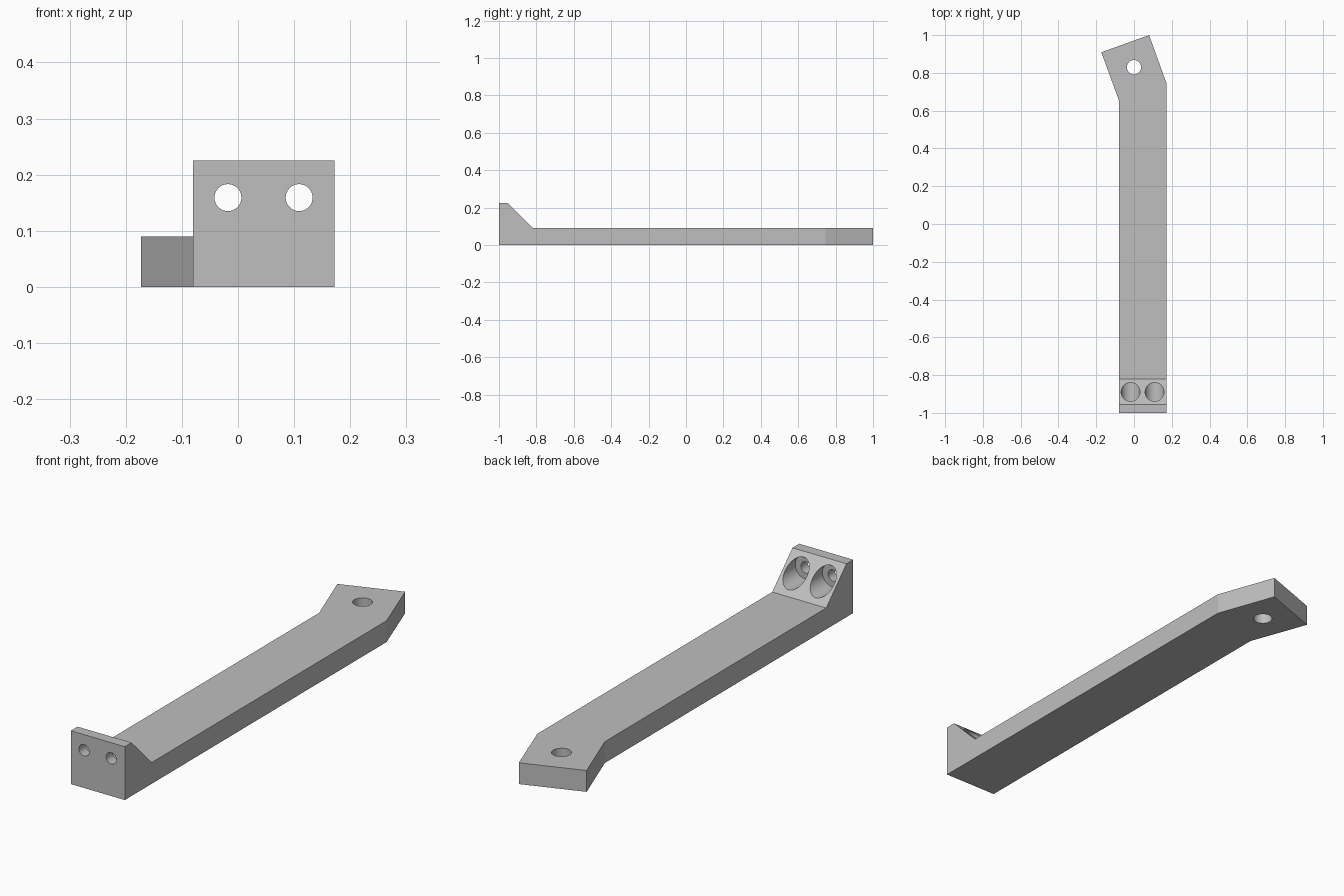
import bpy, bmesh, math
from mathutils import Vector

if "Cube" in bpy.data.objects:
    bpy.data.objects.remove(bpy.data.objects["Cube"], do_unlink=True)

GREY = (0.52, 0.52, 0.52, 1)
mat = bpy.data.materials.new("light grey")
mat.use_nodes = True
mat.diffuse_color = GREY
mat.node_tree.nodes["Principled BSDF"].inputs["Base Color"].default_value = GREY


def prism(name, profile, offset):
    """Extrude a closed 3D profile along offset."""
    bm = bmesh.new()
    face = bm.faces.new([bm.verts.new(p) for p in profile])
    new = bmesh.ops.extrude_face_region(bm, geom=[face])["geom"]
    bmesh.ops.translate(bm, vec=Vector(offset),
                        verts=[v for v in new if isinstance(v, bmesh.types.BMVert)])
    bmesh.ops.recalc_face_normals(bm, faces=bm.faces)
    mesh = bpy.data.meshes.new(name)
    bm.to_mesh(mesh)
    bm.free()
    mesh.materials.append(mat)
    obj = bpy.data.objects.new(name, mesh)
    bpy.context.collection.objects.link(obj)
    return obj


def boolean(target, tool, operation):
    """Apply a boolean and remove the tool."""
    mod = target.modifiers.new(operation, "BOOLEAN")
    mod.operation, mod.object, mod.solver = operation, tool, "EXACT"
    bpy.context.view_layer.objects.active = target
    bpy.ops.object.modifier_apply(modifier=mod.name)
    bpy.data.objects.remove(tool, do_unlink=True)


def drill(target, start, radius, length, along_y):
    """Cut a round hole running from start along +y or +z."""
    ring = []
    for i in range(64):
        a = math.tau * i / 64
        u, v = radius * math.cos(a), radius * math.sin(a)
        ring.append(Vector(start) + Vector((u, 0, v) if along_y else (u, v, 0)))
    cutter = prism("hole_cutter", ring, (0, length, 0) if along_y else (0, 0, length))
    cutter.hide_render = True
    boolean(target, cutter, "DIFFERENCE")


LEFT, RIGHT, THICK = -0.08, 0.172, 0.09

# Flat bar with its angled end tab
plan = [(LEFT, -1), (RIGHT, -1), (RIGHT, 0.745), (0.08, 1), (-0.173, 0.909), (LEFT, 0.655)]
bracket = prism("bracket_arm", [(x, y, 0) for x, y in plan], (0, 0, THICK))

# Upright mounting flange with a sloped back
side = [(-1, 0), (-0.82, 0), (-0.82, THICK), (-0.955, 0.225), (-1, 0.225)]
flange = prism("mounting_flange", [(LEFT, y, z) for y, z in side], (RIGHT - LEFT, 0, 0))
boolean(bracket, flange, "UNION")

# Tab hole, then the two counterbored flange holes
drill(bracket, (0, 0.83, -0.1), 0.038, 0.4, False)
for x in (-0.018, 0.109):
    drill(bracket, (x, -1.1, 0.159), 0.024, 0.4, True)
    drill(bracket, (x, -0.955, 0.159), 0.05, 0.3, True)

# Merge coplanar faces and smooth only the hole walls
bm = bmesh.new()
bm.from_mesh(bracket.data)
bmesh.ops.remove_doubles(bm, verts=bm.verts, dist=1e-5)
bmesh.ops.dissolve_limit(bm, angle_limit=math.radians(1), verts=bm.verts, edges=bm.edges)
bm.to_mesh(bracket.data)
bm.free()
bpy.ops.object.select_all(action="DESELECT")
bracket.select_set(True)
bpy.context.view_layer.objects.active = bracket
bpy.ops.object.shade_smooth_by_angle(angle=math.radians(15))
